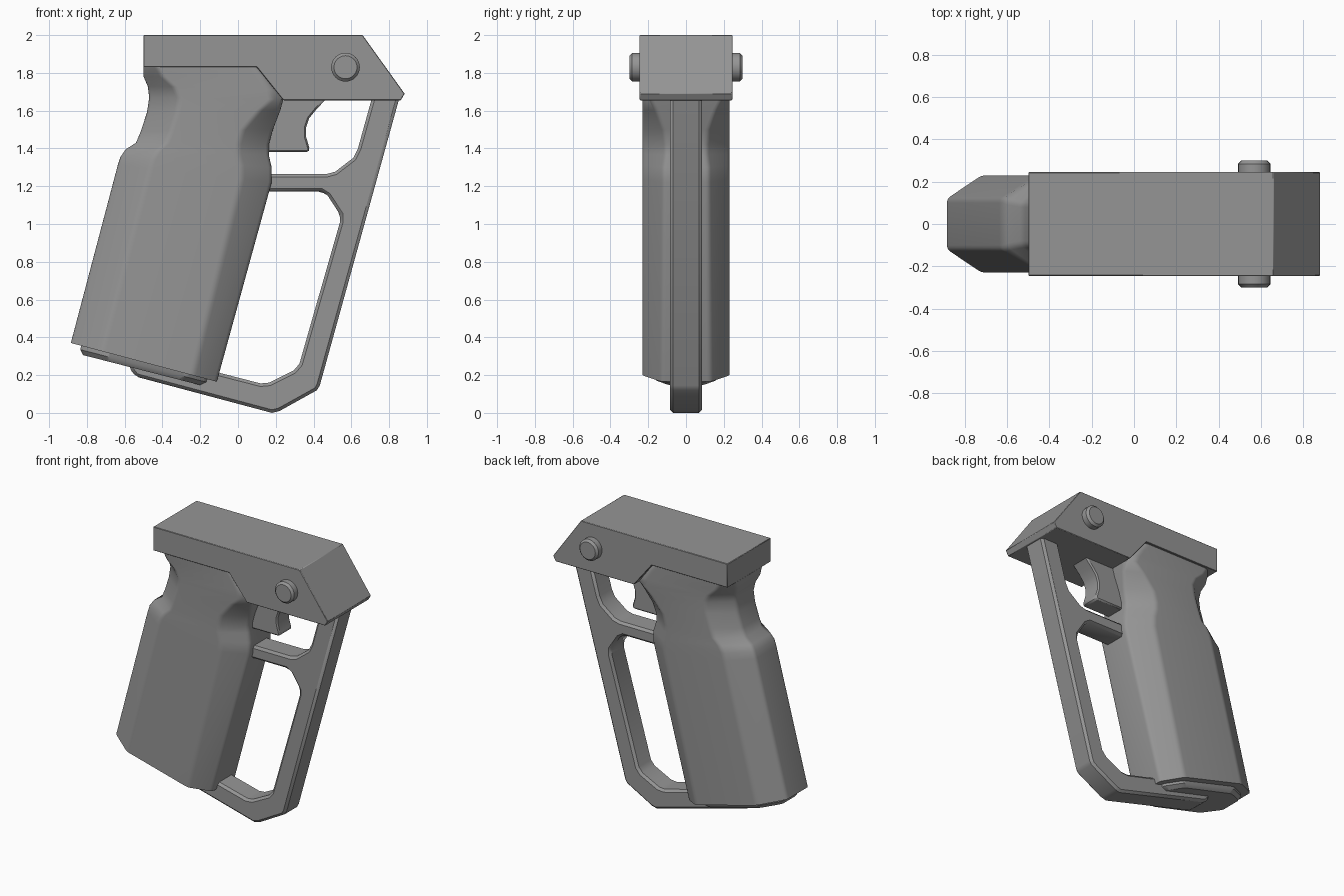
import bpy, bmesh, math
from mathutils import Vector

if "Cube" in bpy.data.objects:
    bpy.data.objects.remove(bpy.data.objects["Cube"])

# Dark grey shared by every part
dark = bpy.data.materials.new("dark_grey")
dark.diffuse_color = (0.3, 0.3, 0.3, 1)
dark.use_nodes = True
dark.node_tree.nodes["Principled BSDF"].inputs["Base Color"].default_value = dark.diffuse_color


def finish(bm, name, bevel=0.0, segments=1, angle=35):
    bmesh.ops.recalc_face_normals(bm, faces=bm.faces)
    mesh = bpy.data.meshes.new(name)
    bm.to_mesh(mesh)
    bm.free()
    mesh.materials.append(dark)
    ob = bpy.data.objects.new(name, mesh)
    bpy.context.collection.objects.link(ob)
    bpy.ops.object.select_all(action='DESELECT')
    ob.select_set(True)
    bpy.context.view_layer.objects.active = ob
    bpy.ops.object.shade_smooth_by_angle(angle=math.radians(angle))
    if bevel:
        mod = ob.modifiers.new("Bevel", 'BEVEL')
        mod.width = bevel
        mod.segments = segments
        mod.angle_limit = math.radians(30)
    return ob


def round_corners(pts, r, steps=3):
    """Replace each corner of a closed outline with a short curve."""
    out = []
    for i, p in enumerate(pts):
        p, a, b = Vector(p), Vector(pts[i - 1]), Vector(pts[(i + 1) % len(pts)])
        s = p + (a - p).normalized() * min(r, (a - p).length * 0.4)
        e = p + (b - p).normalized() * min(r, (b - p).length * 0.4)
        for k in range(steps + 1):
            t = k / steps
            out.append(s * (1 - t) ** 2 + p * 2 * t * (1 - t) + e * t * t)
    return out


def plate(name, profile, half, bevel):
    """Side profile (x, z) extruded evenly to both sides in y."""
    bm = bmesh.new()
    face = bm.faces.new([bm.verts.new((p[0], -half, p[1])) for p in profile])
    new = bmesh.ops.extrude_face_region(bm, geom=[face])['geom']
    bmesh.ops.translate(bm, vec=(0, 2 * half, 0),
                        verts=[v for v in new if isinstance(v, bmesh.types.BMVert)])
    return finish(bm, name, bevel)


def section(back, front, w, back_w, front_w, back_cut, front_cut):
    """Octagonal slice between a back and a front point of the side view."""
    b, f = Vector((back[0], 0, back[1])), Vector((front[0], 0, front[1]))
    d = (f - b).normalized()
    y = Vector((0, 1, 0))
    half = [b + y * back_w, b + d * back_cut + y * w,
            f - d * front_cut + y * w, f + y * front_w]
    return round_corners(half + [Vector((p.x, -p.y, p.z)) for p in reversed(half)], 0.02)


def loft(name, sections, bevel=0.0):
    bm = bmesh.new()
    rings = [[bm.verts.new(p) for p in s] for s in sections]
    n = len(rings[0])
    for r0, r1 in zip(rings, rings[1:]):
        for i in range(n):
            bm.faces.new((r0[i], r0[(i + 1) % n], r1[(i + 1) % n], r1[i]))
    bm.faces.new(rings[0])
    bm.faces.new(rings[-1])
    return finish(bm, name, bevel, angle=40)


# Upper housing with sloped nose, stepped underneath to receive the grip
plate("housing", [(-0.5, 2), (0.66, 2), (0.882, 1.69), (0.862, 1.655),
                  (0.24, 1.655), (0.10, 1.83), (-0.5, 1.83)], 0.245, 0.003)

# Cross pin through the housing
bm = bmesh.new()
bmesh.ops.create_cone(bm, cap_ends=True, segments=32, radius1=0.076, radius2=0.076, depth=0.6)
for v in bm.verts:
    v.co = (v.co.x + 0.569, v.co.z, v.co.y + 1.83)
finish(bm, "cross_pin", 0.015, 1)

# Grip: back point, front point, half width, back/front flat half widths, chamfer lengths
loft("grip", [section(*s) for s in (
    ((-0.50, 1.832), (0.10, 1.832), 0.23, 0.15, 0.22, 0.07, 0.03),
    ((-0.50, 1.78), (0.145, 1.78), 0.23, 0.13, 0.22, 0.10, 0.03),
    ((-0.478, 1.73), (0.20, 1.71), 0.23, 0.11, 0.21, 0.14, 0.04),
    ((-0.47, 1.67), (0.24, 1.66), 0.23, 0.10, 0.19, 0.16, 0.06),
    ((-0.482, 1.59), (0.225, 1.605), 0.23, 0.10, 0.16, 0.16, 0.11),
    ((-0.515, 1.49), (0.185, 1.50), 0.23, 0.10, 0.12, 0.16, 0.16),
    ((-0.54, 1.43), (0.163, 1.42), 0.23, 0.10, 0.11, 0.16, 0.16),
    ((-0.595, 1.395), (0.163, 1.365), 0.23, 0.11, 0.11, 0.17, 0.16),
    ((-0.622, 1.355), (0.178, 1.30), 0.23, 0.12, 0.12, 0.17, 0.16),
    ((-0.637, 1.31), (0.178, 1.22), 0.23, 0.12, 0.12, 0.17, 0.16),
    ((-0.885, 0.37), (-0.112, 0.165), 0.23, 0.12, 0.13, 0.17, 0.13))])

# Base plate under the grip
loft("grip_base", [section(*s) for s in (
    ((-0.82, 0.40), (-0.15, 0.226), 0.18, 0.09, 0.10, 0.14, 0.11),
    ((-0.835, 0.335), (-0.168, 0.163), 0.18, 0.09, 0.10, 0.14, 0.11),
    ((-0.82, 0.306), (-0.20, 0.147), 0.16, 0.08, 0.09, 0.13, 0.10))])

# Hand guard frame with the cross bar below the trigger
plate("guard_frame", [(0.855, 1.67), (0.433, 0.145), (0.418, 0.12), (0.22, 0.01), (0.18, 0),
                      (-0.54, 0.192), (-0.575, 0.235), (-0.575, 0.33),
                      (-0.11, 0.215), (0.12, 0.156), (0.165, 0.16), (0.295, 0.225),
                      (0.325, 0.26), (0.54, 1.01), (0.54, 1.05), (0.475, 1.15),
                      (0.44, 1.172), (0.08, 1.172), (0.08, 1.265), (0.47, 1.265),
                      (0.515, 1.277), (0.61, 1.35), (0.635, 1.40), (0.71, 1.67)], 0.084, 0.016)

# Trigger with a hooked front
plate("trigger", [(0.12, 1.67), (0.475, 1.67), (0.415, 1.607), (0.377, 1.56), (0.36, 1.51),
                  (0.361, 1.46), (0.38, 1.395), (0.37, 1.38), (0.12, 1.38)], 0.07, 0.012)
